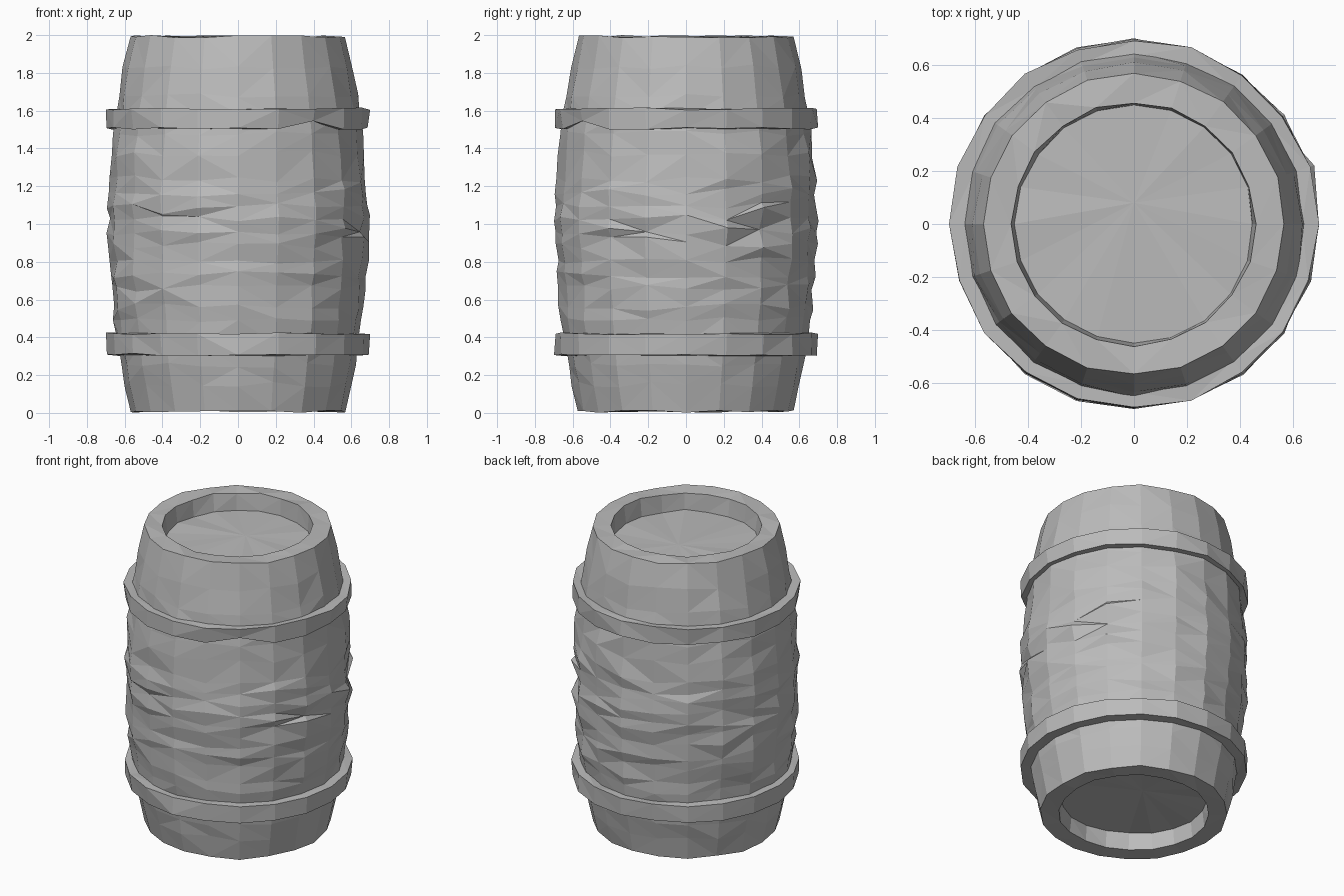
import bpy, bmesh, math, random

random.seed(7)
SIDES = 20

cube = bpy.data.objects.get("Cube")
if cube:
    bpy.data.objects.remove(cube, do_unlink=True)

grey = bpy.data.materials.new("plain_grey")
grey.use_nodes = True
colour = (0.5, 0.5, 0.5, 1)
grey.diffuse_color = colour
grey.node_tree.nodes["Principled BSDF"].inputs["Base Color"].default_value = colour


def lathe(name, profile, closed=False, dents=()):
    """Spin (radius, height, radial jitter, height jitter) points, then push in dents."""
    bm = bmesh.new()
    rings = []
    for r, z, jr, jz in profile:
        ring = []
        for i in range(SIDES):
            a = math.tau * i / SIDES
            rad = r + random.uniform(-jr, jr)
            h = min(2, max(0, z + random.uniform(-jz, jz)))
            ring.append(bm.verts.new((rad * math.cos(a), rad * math.sin(a), h)))
        rings.append(ring)
    for row, side, dr, dz in dents:
        v = rings[row][side]
        k = 1 + dr / v.co.xy.length
        v.co.x *= k
        v.co.y *= k
        v.co.z += dz
    pairs = list(zip(rings, rings[1:]))
    if closed:
        pairs.append((rings[-1], rings[0]))
    else:
        # slightly dished end boards
        for ring in (rings[0], rings[-1]):
            z = sum(v.co.z for v in ring) / SIDES
            hub = bm.verts.new((0, 0.08, z + 0.01))
            for i in range(SIDES):
                bm.faces.new((ring[i], ring[(i + 1) % SIDES], hub))
    for low, high in pairs:
        for i in range(SIDES):
            j = (i + 1) % SIDES
            quad = (low[i], low[j], high[j], high[i])
            if random.random() < 0.5:
                quad = quad[1:] + quad[:1]
            bm.faces.new(quad[:3])
            bm.faces.new((quad[0], quad[2], quad[3]))
    bmesh.ops.recalc_face_normals(bm, faces=bm.faces)
    mesh = bpy.data.meshes.new(name)
    bm.to_mesh(mesh)
    bm.free()
    mesh.materials.append(grey)
    obj = bpy.data.objects.new(name, mesh)
    bpy.context.collection.objects.link(obj)
    return obj


# Barrel body: recessed ends, flat rims and rough bulging staves
bottom = [(0.45, 0.12, 0.004, 0.008), (0.46, 0.008, 0.005, 0.006),
          (0.57, 0.008, 0.004, 0.008)]
top = [(0.57, 1.992, 0.004, 0.008), (0.46, 1.992, 0.005, 0.006),
       (0.45, 1.88, 0.004, 0.008)]
heights = [0.15, 0.25, 0.36, 0.49, 0.56, 0.66, 0.73, 0.81, 0.89, 0.96,
           1.03, 1.10, 1.17, 1.24, 1.37, 1.48, 1.57, 1.68, 1.83]
staves = []
for h in heights:
    radius = 0.57 + 0.12 * (1 - abs(h - 1) ** 1.9)
    middle = 0.45 < h < 1.45
    staves.append((radius, h, 0.013 if middle else 0.006, 0.02 if middle else 0.015))
# folds in the wood: (row, side, radial shift, height shift)
folds = [(11, 18, -0.02, 0.03), (12, 1, 0.02, 0.03), (13, 2, 0.02, 0.04),
         (12, 2, -0.02, 0.02), (11, 19, 0.015, 0.04), (14, 13, 0.01, -0.03),
         (15, 14, 0.012, -0.03), (10, 0, 0.02, -0.01)]
lathe("barrel_body", bottom + staves + top, dents=folds)

# Hoops: square-edged rings, each slightly bent
for name, low, high, bends in (
        ("lower_hoop", 0.305, 0.42, [(1, 12, -0.01, 0.01)]),
        ("upper_hoop", 1.505, 1.61, [(0, 17, 0, 0.05), (1, 17, -0.01, 0.045)])):
    lathe(name, [(0.63, low, 0, 0.004), (0.692, low, 0.008, 0.006),
                 (0.697, high, 0.007, 0.006), (0.635, high, 0, 0.004)],
          closed=True, dents=bends)
